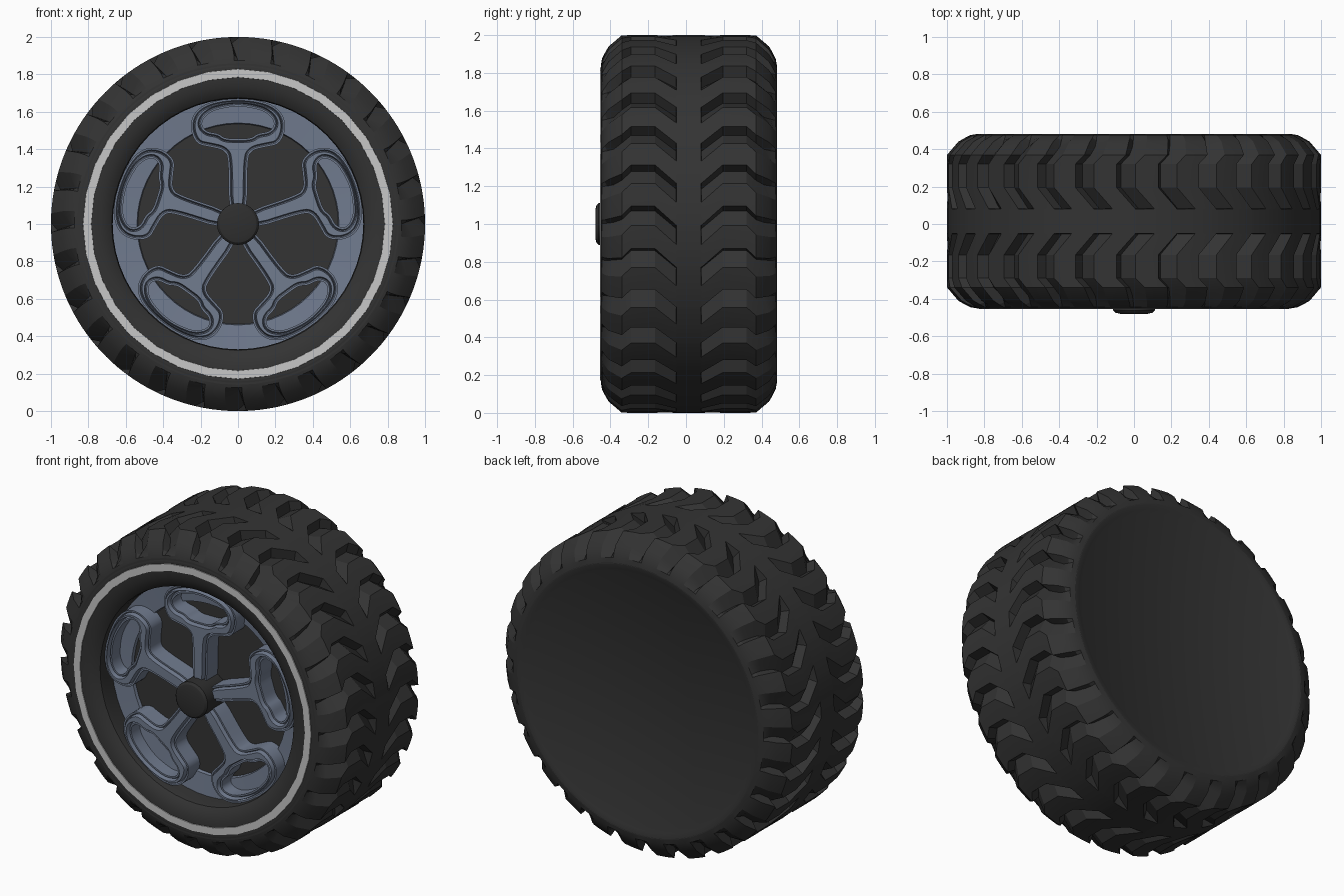
import bpy, bmesh, math
from mathutils import Matrix, Vector

if "Cube" in bpy.data.objects:
    bpy.data.objects.remove(bpy.data.objects["Cube"])

def material(name, col):
    m = bpy.data.materials.new(name)
    m.diffuse_color = (*col, 1)
    m.use_nodes = True
    m.node_tree.nodes["Principled BSDF"].inputs["Base Color"].default_value = m.diffuse_color
    return m

RUBBER = material("black_rubber", (0.033, 0.033, 0.033))
WHITE = material("pale_stripe", (0.57, 0.57, 0.57))
METAL = material("blue_grey_metal", (0.165, 0.20, 0.275))
CAP = material("dark_cap", (0.028, 0.028, 0.028))

def finish(name, bm, mat, smooth=None):
    bmesh.ops.remove_doubles(bm, verts=bm.verts, dist=1e-5)
    me = bpy.data.meshes.new(name)
    bm.to_mesh(me)
    bm.free()
    me.materials.append(mat)
    ob = bpy.data.objects.new(name, me)
    bpy.context.collection.objects.link(ob)
    if smooth:
        bpy.ops.object.select_all(action='DESELECT')
        ob.select_set(True)
        bpy.context.view_layer.objects.active = ob
        bpy.ops.object.shade_smooth_by_angle(angle=math.radians(smooth))
    return ob

def skin(bm, rings):
    """Join consecutive closed rings of points with quads."""
    vs = [[bm.verts.new(p) for p in ring] for ring in rings]
    n = len(vs[0])
    for a, b in zip(vs, vs[1:]):
        for i in range(n):
            j = (i + 1) % n
            bm.faces.new((a[i], b[i], b[j], a[j]))

def on_wheel(y, r, a):
    return Vector((r * math.cos(a), y, 1 + r * math.sin(a)))

def lathe(name, profile, n, mat, smooth=30, flip=False):
    """Revolve (y, radius) points round the axle."""
    bm = bmesh.new()
    skin(bm, [[on_wheel(y, max(r, 1e-7), 2 * math.pi * i / n + math.pi / 2) for i in range(n)]
              for y, r in profile])
    if flip:
        bmesh.ops.reverse_faces(bm, faces=bm.faces[:])
    return finish(name, bm, mat, smooth)

# tread: sheared grid whose chevron notches have one steep wall and one ramp
PITCHES, MID, PHASE = 28, 0.015, math.radians(93)
COLUMNS = [(-0.06, 0), (0.022, 1), (0.042, 0), (0.084, 0), (0.124, 0)]
HALF = [(0.065, 1, -0.10, 0), (0.068, 1, -0.10, 0.06), (0.18, 1, 0, 0.06),
        (0.305, 1, 0, 0.06), (0.355, 1, -0.05, 0.06), (0.425, 0.94, -0.065, 0.045),
        (0.445, 0.905, -0.07, 0.02), (0.46, 0.875, -0.07, 0), (0.466, 0.84, -0.07, 0)]
rings = []
for s, rows in ((1, HALF[::-1]), (-1, HALF)):
    for h, r, off, depth in rows:
        ring = []
        for k in range(PITCHES):
            for a, low in COLUMNS:
                d = depth * low
                hh = h - (0.6 * d if h > 0.4 else 0)
                ring.append(on_wheel(MID + s * hh, r - d,
                                     PHASE + k * 2 * math.pi / PITCHES + a + off))
        rings.append(ring)
bm = bmesh.new()
skin(bm, rings)
bmesh.ops.recalc_face_normals(bm, faces=bm.faces)
finish("tire_tread", bm, RUBBER, 20)

# sidewalls, recessed well and flat back
lathe("front_sidewall", [(-0.449, 0.86), (-0.451, 0.82), (-0.451, 0.78), (-0.445, 0.74),
                         (-0.43, 0.70), (-0.41, 0.675), (-0.38, 0.67), (-0.265, 0.67)], 56, RUBBER)
lathe("wheel_well_disc", [(-0.27, 0.672), (-0.27, 0)], 56, RUBBER)
lathe("back_sidewall", [(0.467, 0), (0.467, 0.79), (0.477, 0.81), (0.481, 0.845)], 56, RUBBER)

# painted stripe
lathe("sidewall_stripe", [(-0.45, 0.829), (-0.455, 0.828), (-0.455, 0.785), (-0.45, 0.784)],
      32, WHITE)

# rim ring
lathe("rim_ring", [(-0.30, 0.672), (-0.29, 0.54), (-0.268, 0.535)], 56, METAL)

# hub cap
lathe("hub_cap", [(-0.27, 0.112), (-0.462, 0.112), (-0.474, 0.10), (-0.48, 0.075), (-0.48, 0)],
      24, CAP)

# spokes: stem that opens into a bean-shaped loop
OUTER = [(0.05, 0.04), (0.05, 0.35), (0.075, 0.395), (0.15, 0.412), (0.22, 0.425),
         (0.255, 0.50), (0.245, 0.58), (0.19, 0.635), (0.10, 0.664), (0, 0.672)]
INNER = [(0, 0.457), (0.07, 0.458), (0.105, 0.485), (0.175, 0.495), (0.20, 0.545),
         (0.15, 0.60), (0.07, 0.622), (0, 0.63)]

def outline(half):
    """Mirror a half outline and round it by corner cutting."""
    pts = [Vector(p) for p in half]
    pts += [Vector((-x, y)) for x, y in reversed(half) if x > 0]
    for _ in range(2):
        pts = [q for a, b in zip(pts, pts[1:] + pts[:1])
               for q in (a.lerp(b, 0.25), a.lerp(b, 0.75))]
    return pts

bm = bmesh.new()
for half in (OUTER, INNER):
    vs = [bm.verts.new((p.x, -0.265, p.y)) for p in outline(half)]
    for a, b in zip(vs, vs[1:] + vs[:1]):
        bm.edges.new((a, b))
bmesh.ops.triangle_fill(bm, use_beauty=True, edges=bm.edges[:], normal=(0, -1, 0))
bm.normal_update()
bmesh.ops.reverse_faces(bm, faces=[f for f in bm.faces if f.normal.y > 0])
res = bmesh.ops.extrude_face_region(bm, geom=bm.faces[:])
top = [g for g in res['geom'] if isinstance(g, bmesh.types.BMFace)]
bmesh.ops.translate(bm, vec=(0, -0.115, 0),
                    verts=[g for g in res['geom'] if isinstance(g, bmesh.types.BMVert)])
bm.normal_update()
for thick, depth in ((0.010, 0.0), (0.006, -0.012), (0.006, 0.03)):   # step, groove, raised ridge
    bmesh.ops.inset_region(bm, faces=top, thickness=thick, depth=depth, use_boundary=True,
                           use_even_offset=True)
    bm.normal_update()
first = finish("spoke_1", bm, METAL, 30)
for k in range(5):
    ob = first if k == 0 else first.copy()
    if k:
        ob.name = f"spoke_{k + 1}"
        bpy.context.collection.objects.link(ob)
    ob.matrix_world = Matrix.Translation((0, 0, 1)) @ Matrix.Rotation(k * 2 * math.pi / 5, 4, 'Y')
